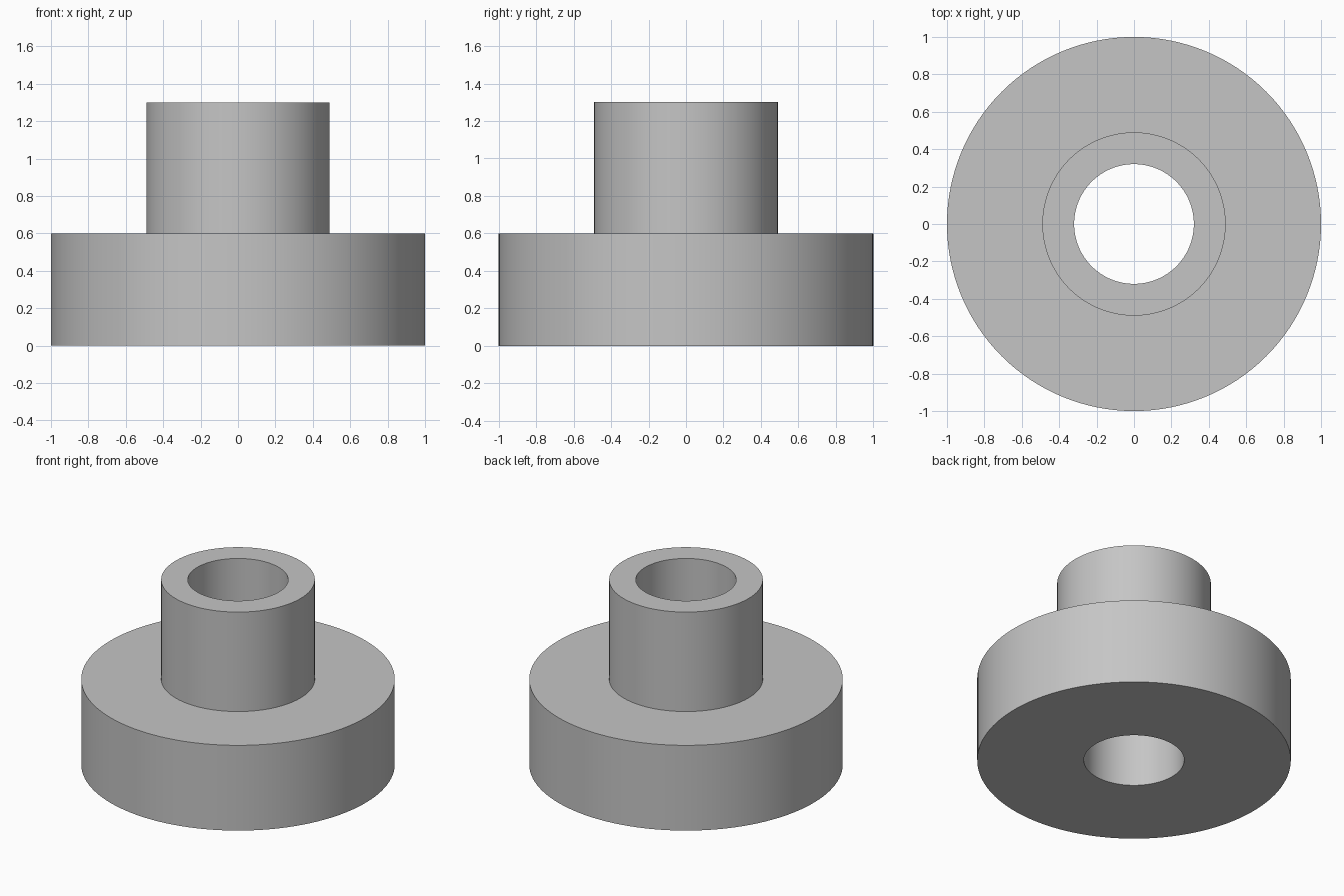
import bpy
import bmesh
import math
from mathutils import Matrix, Vector

cube = bpy.data.objects.get("Cube")
if cube:
    bpy.data.objects.remove(cube, do_unlink=True)

SEGMENTS = 128
BORE, HUB, FLANGE = 0.32, 0.49, 1.0
FLANGE_TOP, HUB_TOP = 0.6, 1.3

# Plain grey finish
grey = bpy.data.materials.new("plain_grey")
grey.use_nodes = True
colour = (0.56, 0.56, 0.56, 1)
grey.diffuse_color = colour
grey.node_tree.nodes["Principled BSDF"].inputs["Base Color"].default_value = colour


def lathe(name, profile, material):
    """Revolve a closed (radius, height) profile around the z axis."""
    bm = bmesh.new()
    verts = [bm.verts.new((r, 0, z)) for r, z in profile]
    edges = [bm.edges.new((a, b)) for a, b in zip(verts, verts[1:] + verts[:1])]
    bmesh.ops.spin(bm, geom=verts + edges, cent=(0, 0, 0), axis=(0, 0, 1),
                   angle=math.tau, steps=SEGMENTS, use_merge=True)
    bmesh.ops.remove_doubles(bm, verts=bm.verts[:], dist=0.0001)
    bmesh.ops.recalc_face_normals(bm, faces=bm.faces[:])
    mesh = bpy.data.meshes.new(name)
    bm.to_mesh(mesh)
    bm.free()
    mesh.materials.append(material)
    obj = bpy.data.objects.new(name, mesh)
    bpy.context.collection.objects.link(obj)
    bpy.ops.object.select_all(action='DESELECT')
    obj.select_set(True)
    bpy.context.view_layer.objects.active = obj
    bpy.ops.object.shade_smooth_by_angle(angle=math.radians(30))
    return obj


# Wide flange and raised hub as one solid, with a bore right through
lathe("flanged_bushing", [
    (BORE, 0), (FLANGE, 0), (FLANGE, FLANGE_TOP),
    (HUB, FLANGE_TOP), (HUB, HUB_TOP), (BORE, HUB_TOP),
], grey)
